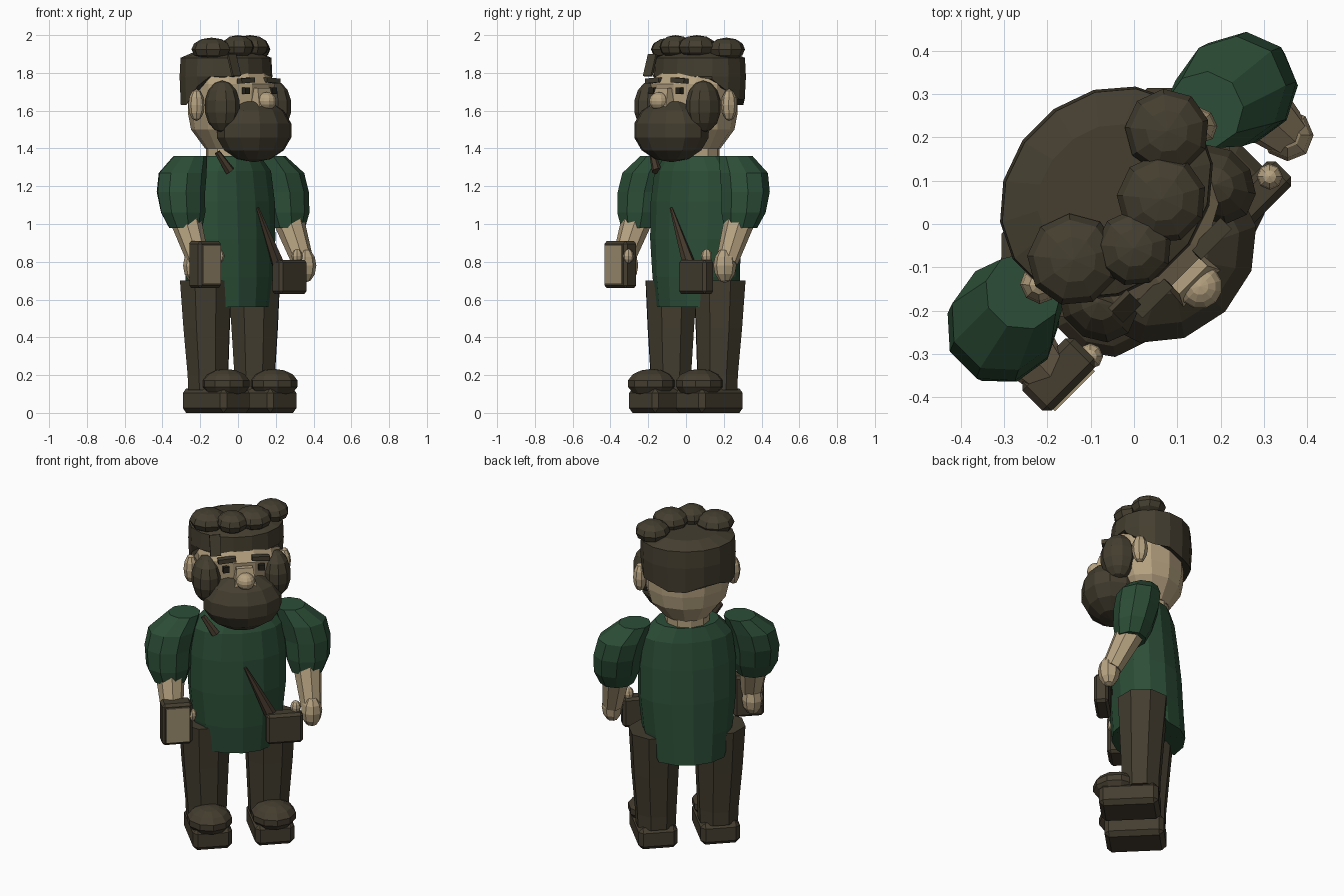
import bpy, bmesh
from math import sin, cos, pi, radians
from mathutils import Matrix, Vector

cube = bpy.data.objects.get("Cube")
if cube:
    bpy.data.objects.remove(cube, do_unlink=True)

# The figure is modelled facing -y, then every mesh is turned by this amount
TURN = Matrix.Translation((0, .008, 0)) @ Matrix.Rotation(radians(45), 4, 'Z')


def material(name, rgb):
    m = bpy.data.materials.new(name)
    m.use_nodes = True
    m.diffuse_color = (*rgb, 1)
    m.node_tree.nodes["Principled BSDF"].inputs["Base Color"].default_value = (*rgb, 1)
    return m


HAIR = material("dark brown hair", (.058, .048, .029))
CLOTH = material("brown cloth", (.056, .046, .028))
LEATHER = material("brown leather", (.058, .047, .029))
WOOD = material("dark wood", (.058, .041, .025))
GREEN = material("green tunic", (.025, .076, .038))
SKIN = material("skin", (.47, .365, .22))
PAPER = material("parchment", (.34, .27, .165))
DARK = material("eye black", (.022, .018, .012))


def finish(name, bm, mat):
    bmesh.ops.recalc_face_normals(bm, faces=bm.faces)
    bm.transform(TURN)
    me = bpy.data.meshes.new(name)
    bm.to_mesh(me)
    bm.free()
    me.materials.append(mat)
    ob = bpy.data.objects.new(name, me)
    bpy.context.collection.objects.link(ob)
    return ob


def ball(name, pos, size, mat, seg=10, rings=7):
    bm = bmesh.new()
    place = Matrix.Translation(pos) @ Matrix.Diagonal((*size, 1))
    bmesh.ops.create_uvsphere(bm, u_segments=seg, v_segments=rings, radius=1, matrix=place)
    return finish(name, bm, mat)


def box(name, pos, size, mat, bevel=0, rot=(0, 'X')):
    bm = bmesh.new()
    bmesh.ops.create_cube(bm, size=1, matrix=Matrix.Diagonal((*size, 1)))
    if bevel:
        bmesh.ops.bevel(bm, geom=bm.edges[:], offset=bevel, segments=1, affect='EDGES')
    bm.transform(Matrix.Translation(pos) @ Matrix.Rotation(radians(rot[0]), 4, rot[1]))
    return finish(name, bm, mat)


def tube(name, a, b, r1, r2, mat, sides=8):
    a, b = Vector(a), Vector(b)
    d = b - a
    bm = bmesh.new()
    place = Matrix.Translation((a + b) / 2) @ d.to_track_quat('Z', 'Y').to_matrix().to_4x4()
    bmesh.ops.create_cone(bm, cap_ends=True, segments=sides, radius1=r1, radius2=r2,
                          depth=d.length, matrix=place)
    return finish(name, bm, mat)


def loft(name, rings, sides, mat, drop=None, phase=.5):
    """Stack of oval rings (x, y, z, radius x, radius y); drop shapes the lowest rim."""
    bm = bmesh.new()
    loops = []
    for level, (cx, cy, z, rx, ry) in enumerate(rings):
        loop = []
        for i in range(sides):
            t = 2 * pi * (i + phase) / sides
            h = z + (drop(i, t) if drop and level == 0 else 0)
            loop.append(bm.verts.new((cx + rx * cos(t), cy + ry * sin(t), h)))
        loops.append(loop)
    for lo, hi in zip(loops, loops[1:]):
        for i in range(sides):
            j = (i + 1) % sides
            bm.faces.new((lo[i], lo[j], hi[j], hi[i]))
    bm.faces.new(loops[0])
    bm.faces.new(loops[-1])
    return finish(name, bm, mat)


# Tunic with a hem that is slit at the hips, and neck
def hem(i, t):
    return .1 if abs(cos(t)) > .85 else 0


loft("tunic", [(0, .075, .56, .235, .205), (0, .065, .72, .255, .205), (0, .06, .92, .275, .2),
               (0, .055, 1.12, .275, .185), (0, .055, 1.28, .255, .165),
               (0, .06, 1.36, .18, .135)], 14, GREEN, hem)
loft("neck", [(0, .07, 1.32, .125, .12), (0, .07, 1.46, .125, .12)], 10, SKIN)

# Head and cap of hair, lower at the back than over the forehead
loft("head", [(0, .07, 1.4, .13, .12), (0, .065, 1.5, .215, .19), (0, .055, 1.58, .235, .215),
              (0, .05, 1.74, .238, .225), (0, .06, 1.8, .225, .195),
              (0, .06, 1.86, .19, .17)], 12, SKIN)


def hairline(i, t):
    front = max(0, -sin(t) * 1.3 + .25)
    return .14 * min(1, front) + (.015 if i % 4 < 2 else -.015)


loft("hair_cap", [(0, .09, 1.645, .26, .22), (0, .09, 1.78, .266, .227),
                  (0, .09, 1.88, .262, .22), (0, .095, 1.915, .17, .14)], 16, HAIR, hairline)

# Curls on top
curls = [(-.163, .035, 1.925, .107), (-.045, -.045, 1.938, .088), (.08, -.01, 1.938, .104),
         (.2, .092, 1.925, .098)]
for n, (x, y, z, r) in enumerate(curls):
    ball(f"curl_{n + 1}", (x, y, z), (r, r, .062), HAIR, 9, 6)
box("forelock", (-.155, -.125, 1.84), (.06, .012, .12), HAIR, 0, (-18, 'X'))

# Beard and nose
ball("beard", (0, -.12, 1.495), (.225, .182, .168), HAIR, 12, 7)
loft("nose_bridge", [(0, -.165, 1.62, .085, .08), (0, -.155, 1.72, .065, .055)], 4, SKIN)
ball("nose", (0, -.215, 1.65), (.052, .052, .048), SKIN, 12, 8)

for s, side in ((1, "left"), (-1, "right")):
    # Face details
    ball(f"{side}_sideburn", (s * .193, -.075, 1.622), (.086, .102, .138), HAIR, 10, 7)
    ball(f"{side}_ear", (s * .262, .05, 1.63), (.04, .045, .085), SKIN, 8, 6)
    box(f"{side}_eye", (s * .1, -.16, 1.705), (.036, .025, .034), DARK)
    box(f"{side}_eyebrow", (s * .095, -.155, 1.76), (.1, .036, .026), HAIR, 0, (s * 4, 'Y'))

    # Arm
    loft(f"{side}_sleeve", [(s * .385, .01, .98, .095, .085), (s * .39, .025, 1.06, .128, .112),
                            (s * .388, .043, 1.17, .135, .127), (s * .365, .053, 1.27, .135, .125),
                            (s * .295, .065, 1.36, .09, .09)], 9, GREEN, None, 0)
    tube(f"{side}_forearm", (s * .385, .01, 1.03), (s * .39, -.095, .8), .083, .058, SKIN)

    # Leg and boot
    loft(f"{side}_trouser_leg", [(s * .175, .05, .12, .115, .11), (s * .175, .05, .2, .118, .112),
                                 (s * .18, .055, .45, .135, .128), (s * .18, .06, .7, .15, .146)],
         8, CLOTH)
    box(f"{side}_boot_sole", (s * .175, -.012, .065), (.22, .33, .13), LEATHER, .025)
    ball(f"{side}_boot_toe", (s * .18, -.088, .155), (.128, .132, .078), LEATHER, 10, 7)

    # Hand, with the gripping right one set behind the book
    back = 0 if s > 0 else .045
    ball(f"{side}_hand", (s * .39, back - .11, .78), (.06, .062, .092), SKIN, 8, 6)
    ball(f"{side}_thumb", (s * .293, -.15, .83), (.03, .03, .038), SKIN, 8, 6)

# Book in the right hand
box("book", (-.375, -.128, .785), (.17, .095, .25), LEATHER, .015)
box("book_page", (-.375, -.178, .785), (.13, .009, .205), PAPER)

# Belt pouch with a slanted spike, and a small peg at the collar
box("pouch", (.225, -.16, .72), (.205, .08, .18), LEATHER, .015)
tube("pouch_spike", (.16, -.145, .78), (.012, -.135, 1.085), .036, .008, WOOD, 6)
tube("collar_peg", (-.21, -.055, 1.38), (-.145, -.085, 1.28), .016, .026, WOOD, 6)
